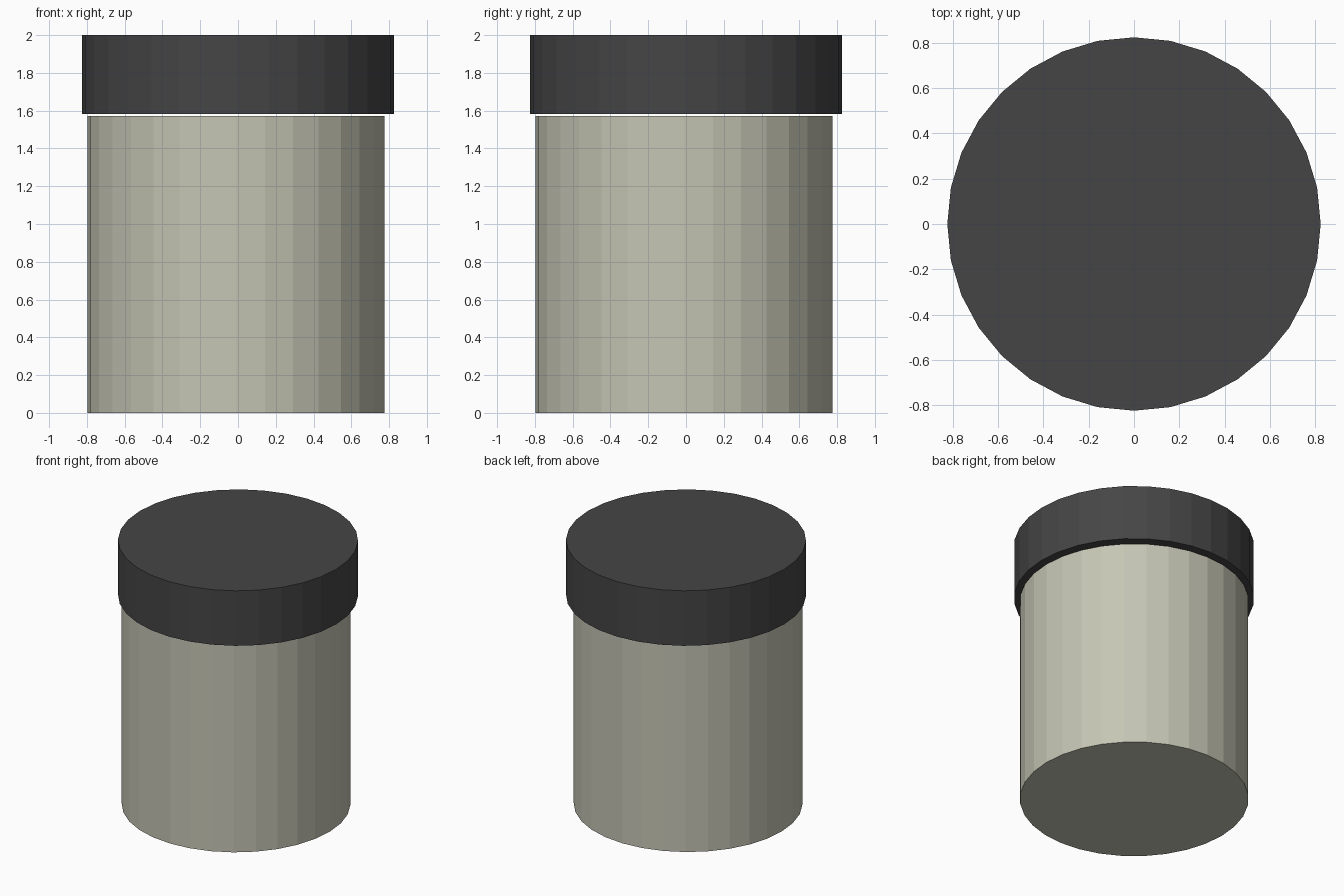
import bpy

if "Cube" in bpy.data.objects:
    bpy.data.objects.remove(bpy.data.objects["Cube"])


def drum(name, radius, z0, z1, centre, colour):
    """Flat-shaded 32-sided closed cylinder between two heights."""
    bpy.ops.mesh.primitive_cylinder_add(
        vertices=32, radius=radius, depth=z1 - z0,
        location=(centre, centre, (z0 + z1) / 2))
    ob = bpy.context.object
    ob.name = name
    mat = bpy.data.materials.new(name + "_colour")
    mat.diffuse_color = colour
    mat.use_nodes = True
    mat.node_tree.nodes["Principled BSDF"].inputs["Base Color"].default_value = mat.diffuse_color
    ob.data.materials.append(mat)
    return ob


# Pale container, very slightly off centre under the lid
drum("jar_body", 0.786, 0.0, 1.573, -0.01, (0.56, 0.56, 0.46, 1))

# Dark overhanging lid, separated by a hairline gap
drum("lid", 0.825, 1.583, 2.0, 0.0, (0.06, 0.06, 0.062, 1))
